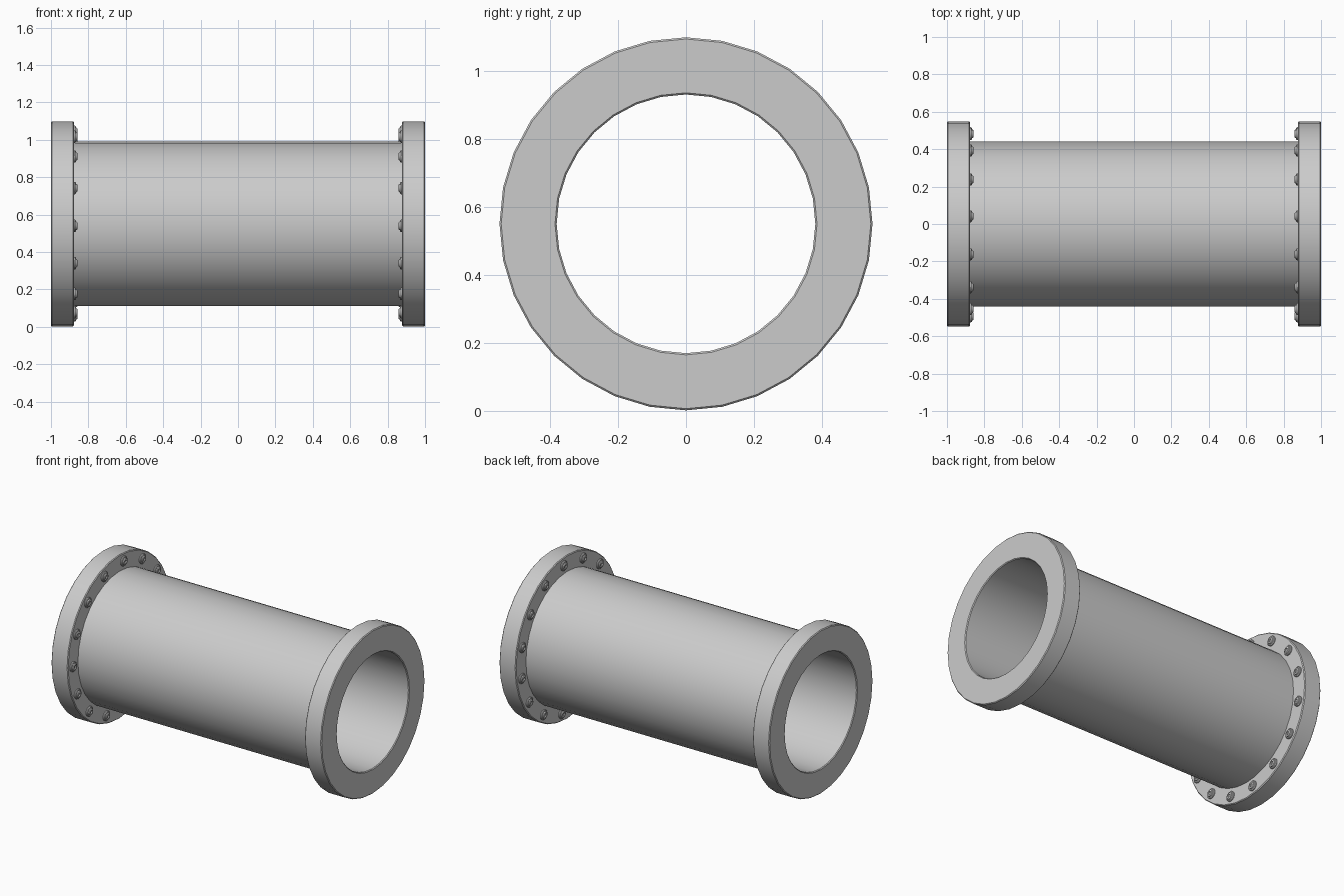
import bpy, bmesh
from math import cos, sin, radians, pi
from mathutils import Vector

cube = bpy.data.objects.get("Cube")
if cube:
    bpy.data.objects.remove(cube, do_unlink=True)

AXIS_Z = 0.55        # height of the pipe axis
END, JOINT = 1.0, 0.877
BORE, TUBE, RIM = 0.38, 0.44, 0.548
BOLT_RING, BOLT_COUNT = 0.494, 15

steel = bpy.data.materials.new("grey_steel")
steel.use_nodes = True
colour = (0.6, 0.6, 0.6, 1)
steel.diffuse_color = colour
steel.node_tree.nodes["Principled BSDF"].inputs["Base Color"].default_value = colour


def lathe(name, profile, sides, closed=True):
    """Revolve (x, radius) points about the x axis."""
    bm = bmesh.new()
    verts = [bm.verts.new((x, 0, r)) for x, r in profile]
    edges = [bm.edges.new(pair) for pair in zip(verts, verts[1:])]
    if closed:
        edges.append(bm.edges.new((verts[-1], verts[0])))
    bmesh.ops.spin(bm, geom=verts + edges, cent=(0, 0, 0), axis=(1, 0, 0),
                   angle=2 * pi, steps=sides, use_duplicate=False)
    bmesh.ops.remove_doubles(bm, verts=bm.verts, dist=0.0001)
    bmesh.ops.recalc_face_normals(bm, faces=bm.faces)
    mesh = bpy.data.meshes.new(name)
    bm.to_mesh(mesh)
    bm.free()
    mesh.materials.append(steel)
    return place(name, mesh, (0, 0, AXIS_Z))


def place(name, mesh, location):
    obj = bpy.data.objects.new(name, mesh)
    obj.location = location
    bpy.context.collection.objects.link(obj)
    return obj


def smooth(obj):
    bpy.ops.object.select_all(action='DESELECT')
    obj.select_set(True)
    bpy.context.view_layer.objects.active = obj
    bpy.ops.object.shade_smooth_by_angle(angle=radians(35))


# Hollow tube between the flanges
smooth(lathe("pipe_tube", [(-JOINT, BORE), (JOINT, BORE),
                           (JOINT, TUBE), (-JOINT, TUBE)], 32))

for side, s in (("left", 1), ("right", -1)):
    # Flange ring with softened outer edges
    b = 0.005
    ring = [(JOINT, BORE), (END - b, BORE), (END, BORE + b),
            (END, RIM - b), (END - b, RIM), (JOINT + b, RIM), (JOINT, RIM - b)]
    smooth(lathe(side + "_flange", [(s * x, r) for x, r in ring], 32))

    # Round bolt head: washer, button and shallow socket
    head = [(0, 0.033), (0.006, 0.033), (0.01, 0.029), (0.01, 0.023),
            (0.016, 0.021), (0.018, 0.018), (0.018, 0.011), (0.011, 0.01), (0.011, 0)]
    bolt = lathe(side + "_bolt_1", [(-s * x, r) for x, r in head], 14, closed=False)
    smooth(bolt)
    for i in range(BOLT_COUNT):
        a = radians(181.2) + 2 * pi * i / BOLT_COUNT
        spot = Vector((s * JOINT, BOLT_RING * cos(a), AXIS_Z + BOLT_RING * sin(a)))
        if i == 0:
            bolt.location = spot
        else:
            place(f"{side}_bolt_{i + 1}", bolt.data, spot)
